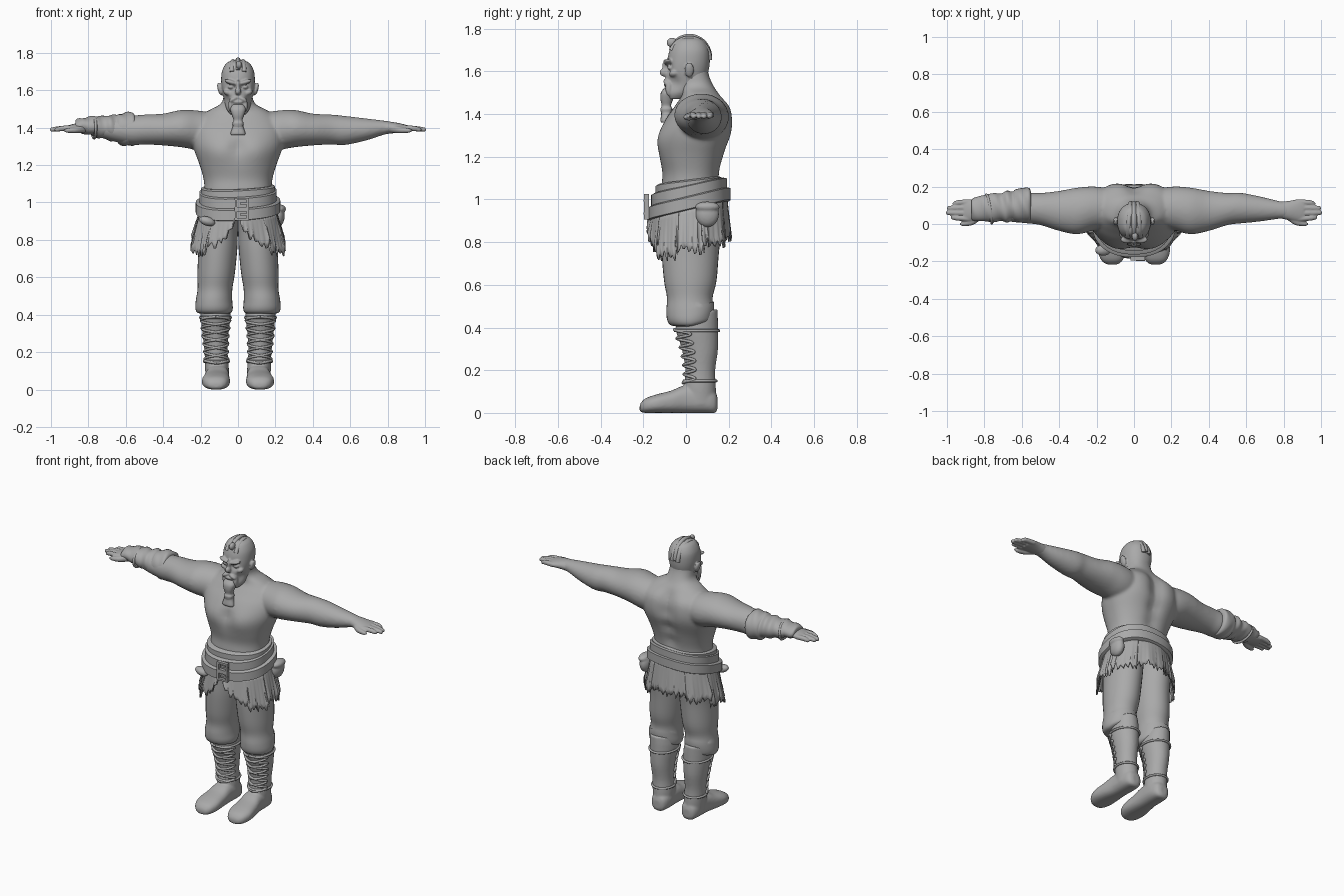
import bpy, bmesh, math, random
from mathutils import Vector, Matrix

random.seed(4)
if "Cube" in bpy.data.objects:
    bpy.data.objects.remove(bpy.data.objects["Cube"])

grey = bpy.data.materials.new("clay_grey")
grey.use_nodes = True
grey.diffuse_color = (0.4, 0.4, 0.4, 1)
grey.node_tree.nodes["Principled BSDF"].inputs["Base Color"].default_value = grey.diffuse_color


# ---- helpers ----
def spline(rings, steps):
    """Smoothly interpolate a list of section tuples."""
    result = []
    last = len(rings) - 1
    for i in range(last):
        a, b, c, d = (rings[min(max(i + k, 0), last)] for k in (-1, 0, 1, 2))
        for s in range(steps):
            t = s / steps
            result.append([q + t * ((r - p) / 2 + t * (p - 2.5 * q + 2 * r - w / 2
                           + t * (1.5 * (q - r) + (w - p) / 2))) for p, q, r, w in zip(a, b, c, d)])
    return result + [list(rings[last])]


def place(axis, along, u, v):
    return {"x": (along, u, v), "y": (u, along, v), "z": (u, v, along)}[axis]


def loft(bm, rings, axis="z", side=1, segments=32, steps=4, power=2):
    """Rings are (position, centre u, centre v, radius u, radius v)."""
    loops = []
    for along, u, v, ru, rv in spline(rings, steps):
        loop = []
        for k in range(segments):
            c, s = math.cos(math.tau * k / segments), math.sin(math.tau * k / segments)
            du = math.copysign(abs(c) ** (2 / power), c) * ru
            dv = math.copysign(abs(s) ** (2 / power), s) * rv
            x, y, z = place(axis, along, u + du, v + dv)
            loop.append(bm.verts.new((x * side, y, z)))
        loops.append(loop)
    for one, two in zip(loops, loops[1:]):
        for k in range(segments):
            n = (k + 1) % segments
            bm.faces.new((one[k], one[n], two[n], two[k]))
    bm.faces.new(loops[0])
    bm.faces.new(loops[-1])


def blob(bm, centre, radii, tilt=0):
    matrix = Matrix.Translation(centre) @ Matrix.Rotation(tilt, 4, "Y") @ Matrix.Diagonal((*radii, 1))
    bmesh.ops.create_uvsphere(bm, u_segments=20, v_segments=12, radius=1, matrix=matrix)


def box(bm, centre, size):
    bmesh.ops.create_cube(bm, size=1, matrix=Matrix.Translation(centre) @ Matrix.Diagonal((*size, 1)))


def push(bm, centre, radius, offset):
    """Soft sculpting push, mirrored in x."""
    for v in bm.verts:
        distance = (Vector((abs(v.co.x), v.co.y, v.co.z)) - Vector(centre)).length
        move = Vector(offset) * math.exp(-(distance / radius) ** 2)
        if v.co.x < 0:
            move.x = -move.x
        v.co += move


def finish(name, bm, voxel=0, relax=4):
    bmesh.ops.recalc_face_normals(bm, faces=bm.faces)
    for face in bm.faces:
        face.smooth = True
    mesh = bpy.data.meshes.new(name)
    bm.to_mesh(mesh)
    bm.free()
    mesh.materials.append(grey)
    mesh.set_sharp_from_angle(angle=math.radians(50))
    obj = bpy.data.objects.new(name, mesh)
    bpy.context.collection.objects.link(obj)
    if voxel:
        remesh = obj.modifiers.new("blend", "REMESH")
        remesh.mode, remesh.voxel_size, remesh.use_smooth_shade = "VOXEL", voxel, True
        smooth = obj.modifiers.new("relax", "SMOOTH")
        smooth.factor, smooth.iterations = 0.5, relax
    return obj


def tube(name, paths, radius):
    curve = bpy.data.curves.new(name, "CURVE")
    curve.dimensions, curve.bevel_depth, curve.bevel_resolution = "3D", radius, 2
    curve.use_fill_caps = True
    for path in paths:
        poly = curve.splines.new("POLY")
        poly.points.add(len(path) - 1)
        for point, co in zip(poly.points, path):
            point.co = (*co, 1)
    curve.materials.append(grey)
    obj = bpy.data.objects.new(name, curve)
    bpy.context.collection.objects.link(obj)


# ---- bare torso and arms, blended together ----
body = bmesh.new()
loft(body, [(.93, 0, .02, .18, .13), (1.05, 0, .02, .18, .135), (1.12, 0, .025, .183, .135),
            (1.2, 0, .03, .205, .15), (1.3, 0, .045, .24, .165), (1.38, 0, .06, .245, .15),
            (1.44, 0, .075, .22, .125), (1.49, 0, .07, .16, .09), (1.53, 0, .05, .09, .08),
            (1.59, 0, .03, .075, .075), (1.65, 0, .03, .07, .07)], segments=64, power=2.3)
push(body, (.1, -.11, 1.29), .09, (0, -.02, -.01))
push(body, (0, -.13, 1.3), .04, (0, .015, 0))
push(body, (.12, .2, 1.38), .09, (0, .015, 0))
for height in (1.15, 1.25, 1.35, 1.44):
    push(body, (0, .2, height), .05, (0, -.025, 0))
for side in (1, -1):
    loft(body, [(.08, .08, 1.38, .1, .09), (.2, .085, 1.385, .115, .105), (.3, .07, 1.395, .125, .1),
                (.4, .07, 1.39, .107, .085), (.5, .08, 1.39, .086, .08), (.57, .085, 1.385, .082, .078),
                (.68, .08, 1.39, .066, .06), (.78, .075, 1.4, .047, .038), (.83, .072, 1.4, .046, .03)],
         "x", side)
finish("bare_torso_and_arms", body, .009, 6)

# ---- hands ----
for side, label in ((1, "left"), (-1, "right")):
    hand = bmesh.new()
    loft(hand, [(.78, .075, 1.4, .044, .035), (.83, .072, 1.4, .052, .03),
                (.88, .073, 1.398, .06, .022), (.91, .073, 1.396, .055, .016)], "x", side)
    for k, length in enumerate((.98, 1.005, 1, .97)):
        y = .028 + .03 * k
        tip = .035 + .025 * k
        loft(hand, [(.88, y, 1.397, .015, .015), (.94, (y + tip) / 2, 1.396, .0145, .0145),
                    (length - .01, tip, 1.39, .012, .012), (length, tip, 1.389, .005, .005)],
             "x", side, 12)
    loft(hand, [(.81, .05, 1.395, .02, .02), (.86, .015, 1.388, .02, .018),
                (.91, .002, 1.385, .014, .013), (.93, 0, 1.385, .005, .005)], "x", side, 12)
    finish(label + "_hand", hand, .005, 3)

# ---- right forearm wrap ----
wrap = bmesh.new()
loft(wrap, [(.55, .09, 1.39, .07, .07), (.56, .1, 1.392, .092, .087), (.6, .1, 1.392, .092, .089),
            (.635, .098, 1.392, .086, .08), (.65, .095, 1.395, .078, .07), (.68, .093, 1.4, .085, .07),
            (.71, .09, 1.4, .073, .06), (.75, .087, 1.405, .078, .058), (.8, .085, 1.41, .07, .047),
            (.86, .078, 1.41, .06, .034), (.87, .077, 1.41, .04, .02)], "x", -1)
for v in wrap.verts:
    v.co.z += .004 * math.sin(90 * v.co.x + 40 * v.co.y)
finish("forearm_wrap", wrap)
tube("wrist_cord", [[(-.79 + .03 * math.sin(a / 2), .08 + .075 * math.cos(a), 1.4 + .055 * math.sin(a))
                     for a in (math.tau * k / 30 for k in range(31))]], .008)

# ---- head with ears, brow, nose and moustache ----
head = bmesh.new()
loft(head, [(1.47, 0, -.045, .04, .045), (1.5, 0, -.025, .062, .07), (1.55, 0, -.005, .075, .09),
            (1.6, 0, .005, .085, .1), (1.65, 0, .012, .09, .1), (1.7, 0, .016, .086, .093),
            (1.74, 0, .016, .066, .073), (1.757, 0, .016, .04, .045), (1.763, 0, .016, .012, .015)],
     segments=48, power=2.2)
push(head, (.038, -.09, 1.618), .026, (0, .022, 0))
push(head, (.065, -.06, 1.545), .035, (-.01, .01, 0))
blob(head, (0, -.1, 1.595), (.017, .024, .02))
blob(head, (0, -.092, 1.62), (.011, .02, .04))
blob(head, (0, -.093, 1.537), (.03, .012, .008))
for side in (1, -1):
    blob(head, (side * .037, -.083, 1.643), (.038, .02, .012), side * -.3)
    blob(head, (side * .038, -.074, 1.617), (.018, .014, .01))
    blob(head, (side * .055, -.055, 1.588), (.025, .025, .016), side * -.4)
    blob(head, (side * .026, -.09, 1.552), (.026, .016, .012), side * .5)
    blob(head, (side * .04, -.08, 1.52), (.012, .016, .035))
    blob(head, (side * .097, .015, 1.607), (.012, .022, .036), side * .25)
finish("head", head, .005, 3)

beard = bmesh.new()
loft(beard, [(1.525, 0, -.075, .03, .025), (1.5, 0, -.083, .042, .035), (1.47, 0, -.09, .034, .03),
             (1.44, 0, -.092, .024, .022), (1.425, 0, -.092, .03, .028), (1.41, 0, -.092, .028, .026),
             (1.4, 0, -.092, .03, .024), (1.37, 0, -.095, .04, .025), (1.36, 0, -.095, .036, .02)],
     segments=16, power=2.6)
finish("braided_beard", beard)

# ---- swept crest of hair ----
locks = []
for x in (-.03, 0, .03):
    arc = [math.radians(-25 + 205 * k / 24) for k in range(6, 25)]
    locks.append([(x * (1.1 - .5 * k / 18), .016 - .093 * math.cos(a),
                   1.662 - abs(x) * .3 + .1 * math.sin(a)) for k, a in enumerate(arc)])
tube("hair_crest", locks, .014)
knot = bmesh.new()
blob(knot, (.005, -.066, 1.735), (.016, .024, .022))
finish("front_hair_knot", knot)

# ---- trousers, boots and crossed laces ----
SHAFT = [(.47, .125, .06, .07, .088), (.4, .12, .05, .08, .1), (.3, .12, .065, .07, .085),
         (.2, .117, .067, .062, .07), (.12, .113, .065, .064, .075), (.04, .11, .065, .06, .075)]
fine_shaft = spline(SHAFT, 12)
for side, label in ((1, "left"), (-1, "right")):
    leg = bmesh.new()
    loft(leg, [(.98, .09, .025, .1, .14), (.85, .105, .025, .105, .14), (.75, .108, .02, .104, .134),
               (.62, .117, .02, .1, .123), (.54, .123, .018, .093, .107), (.48, .128, .02, .097, .112),
               (.435, .128, .02, .1, .108), (.41, .127, .025, .09, .095), (.405, .125, .03, .06, .06)],
         side=side)
    for v in leg.verts:
        if v.co.z < .5:
            v.co.z += .25 * max(v.co.y - .02, 0)
    finish(label + "_trouser_leg", leg)

    boot = bmesh.new()
    loft(boot, SHAFT, side=side)
    for v in boot.verts:
        if v.co.z > .42:
            v.co.z += .2 * (v.co.y - .06)
    loft(boot, [(.148, .108, .045, .02, .025), (.135, .108, .05, .045, .05), (.09, .108, .06, .06, .06),
                (0, .11, .065, .063, .065), (-.07, .115, .052, .07, .052), (-.14, .118, .043, .075, .043),
                (-.19, .118, .034, .06, .034), (-.213, .117, .025, .035, .02), (-.217, .117, .023, .015, .01)],
         "y", side, power=2.5)
    finish(label + "_boot", boot, .007, 4)

    laces = []
    for start in (0, math.pi):
        path = []
        for k in range(97):
            z = .14 + .25 * k / 96
            ring = min(fine_shaft, key=lambda r: abs(r[0] - z))
            a = -math.pi / 2 + 1.25 * math.sin(start + k * math.pi / 16)
            path.append((side * (ring[1] + (ring[3] + .004) * math.cos(a)),
                         ring[2] + (ring[4] + .006) * math.sin(a), z))
        laces.append(path)
    for z in (.15, .385):
        ring = min(fine_shaft, key=lambda r: abs(r[0] - z))
        laces.append([(side * (ring[1] + (ring[3] + .003) * math.cos(a)),
                       ring[2] + (ring[4] + .003) * math.sin(a), z)
                      for a in (math.tau * k / 32 for k in range(33))])
    tube(label + "_boot_laces", laces, .007)


# ---- sloping belts ----
def belt(name, z, slope, rx, ry, height):
    bm = bmesh.new()
    loft(bm, [(z - height / 2, 0, .015, rx - .012, ry - .012), (z - height * .42, 0, .015, rx, ry),
              (z + height * .42, 0, .015, rx, ry), (z + height / 2, 0, .015, rx - .012, ry - .012)],
         segments=64, steps=1, power=2.3)
    for v in bm.verts:
        v.co.z += slope * v.co.y + .006 * math.sin(9 * v.co.x)
    finish(name, bm)


belt("waist_cloth", 1.045, .12, .198, .158, .08)
belt("upper_belt", 1.03, .22, .207, .178, .06)
belt("lower_belt", .975, .24, .226, .193, .065)

buckles = bmesh.new()
for z in (.935, .995):
    for offset in (-.024, .024):
        box(buckles, (.02, -.185, z + offset), (.075, .022, .012))
        box(buckles, (.02 + offset * 1.3, -.185, z), (.012, .022, .055))
    box(buckles, (.035, -.19, z), (.05, .016, .01))
finish("belt_buckles", buckles)

# ---- torn skirt panels; angle zero is the front ----
PANELS = [(.08, .75, .75), (.7, 1.3, .71), (1.25, 1.95, .74), (1.9, 2.6, .77), (2.55, math.pi + .05, .8)]
for side, label in ((1, "left"), (-1, "right")):
    for index, (first, end, low) in enumerate(PANELS):
        cloth = bmesh.new()
        rows = []
        for k in range(17):
            a = first + (end - first) * k / 16
            tear = random.uniform(0, .035) if k % 3 else random.uniform(.03, .06)
            bottom = low + tear + .11 * math.exp(-(a / .28) ** 2)
            row = []
            for j in range(7):
                t = j / 6
                y = .015 - (.178 + .018 * t + .004 * (index % 2)) * math.cos(a)
                top = .965 + .24 * y
                x = (.205 + .05 * t + .004 * (index % 2)) * math.sin(a)
                fold = 1 + .025 * t * math.sin(a * 11)
                row.append(cloth.verts.new((side * x * fold, y * fold, top + (bottom - top) * t)))
            rows.append(row)
        for one, two in zip(rows, rows[1:]):
            for j in range(6):
                cloth.faces.new((one[j], one[j + 1], two[j + 1], two[j]))
        panel = finish(f"{label}_skirt_panel_{index + 1}", cloth)
        panel.modifiers.new("thickness", "SOLIDIFY").thickness = .008

# ---- hip pouch and small rolled bundle ----
pouch = bmesh.new()
blob(pouch, (.215, .1, .93), (.035, .055, .06))
blob(pouch, (.222, .1, .965), (.035, .058, .025))
blob(pouch, (-.165, -.14, .9), (.045, .03, .025), .3)
finish("hip_pouches", pouch, .006, 3)
